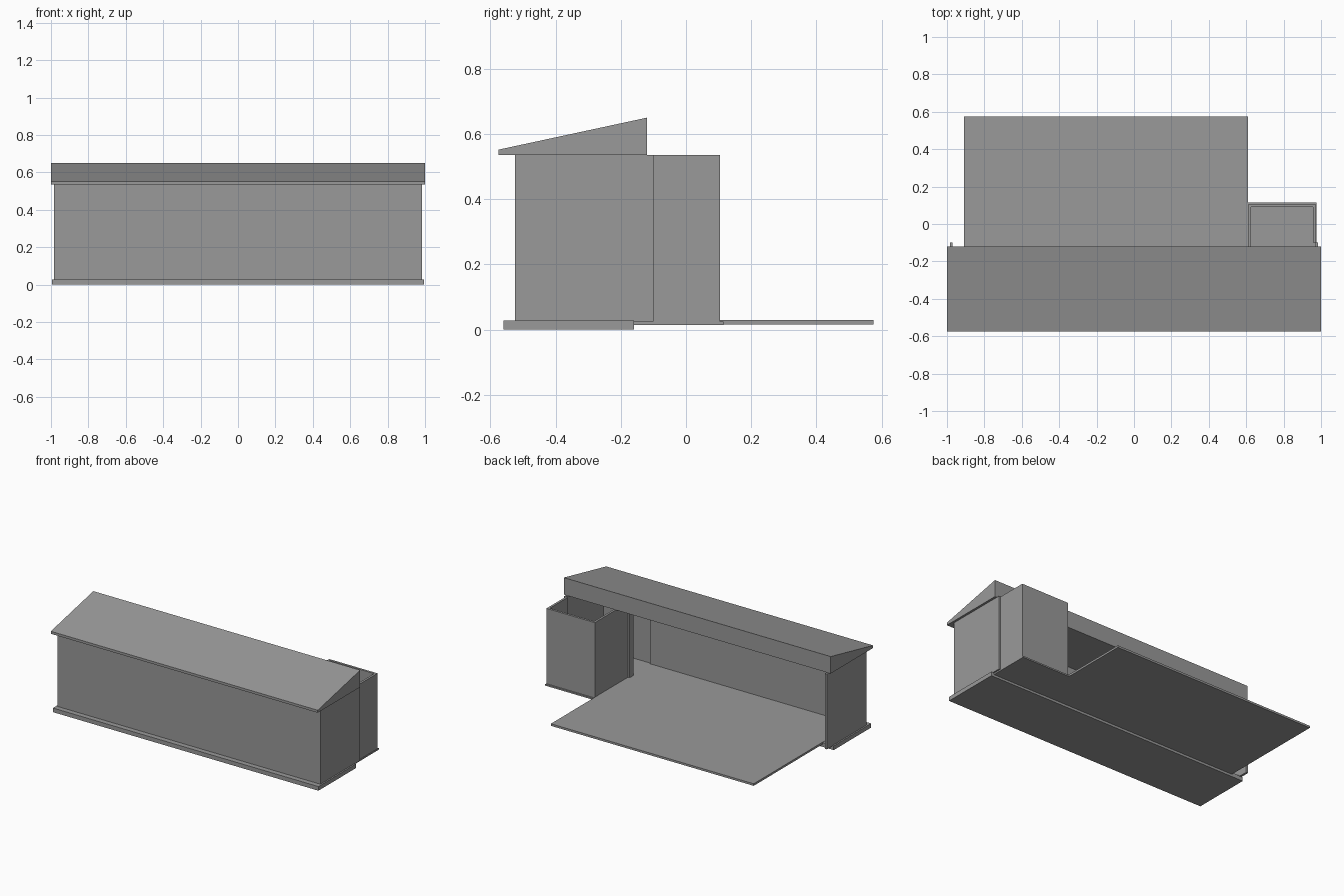
import bpy
import bmesh

cube = bpy.data.objects.get("Cube")
if cube:
    bpy.data.objects.remove(cube, do_unlink=True)

grey = bpy.data.materials.new("warm_grey")
grey.use_nodes = True
colour = (0.32, 0.32, 0.32, 1)
grey.diffuse_color = colour
grey.node_tree.nodes["Principled BSDF"].inputs["Base Color"].default_value = colour


def extrude_x(name, profile, x0, x1):
    """Solid made by sweeping a (y, z) profile along x."""
    bm = bmesh.new()
    face = bm.faces.new([bm.verts.new((x0, y, z)) for y, z in profile])
    swept = bmesh.ops.extrude_face_region(bm, geom=[face])["geom"]
    verts = [v for v in swept if isinstance(v, bmesh.types.BMVert)]
    bmesh.ops.translate(bm, verts=verts, vec=(x1 - x0, 0, 0))
    bmesh.ops.recalc_face_normals(bm, faces=bm.faces)
    mesh = bpy.data.meshes.new(name)
    bm.to_mesh(mesh)
    bm.free()
    mesh.materials.append(grey)
    obj = bpy.data.objects.new(name, mesh)
    bpy.context.scene.collection.objects.link(obj)
    return obj


def box(name, x, y, z):
    (y0, y1), (z0, z1) = y, z
    return extrude_x(name, [(y0, z0), (y1, z0), (y1, z1), (y0, z1)], *x)


TOP = 0.535
WALL = (0.025, TOP)

# Sloping roof and foundation strip
extrude_x("roof", [(-0.575, TOP), (-0.12, TOP), (-0.12, 0.65), (-0.575, 0.552)], -1, 1)
box("foundation", (-0.995, 0.995), (-0.56, -0.16), (0, 0.028))

# Main shell, open at the back
box("front_wall", (-0.985, 0.985), (-0.525, -0.5), WALL)
box("front_wall_lining", (-0.97, 0.61), (-0.5, -0.488), WALL)
for side, s in (("left", 1), ("right", -1)):
    box(side + "_end_wall", sorted((s * 0.97, s * 0.985)), (-0.525, -0.1), WALL)

# Terrace floor running out of the back
box("terrace_floor", (-0.91, 0.61), (-0.49, 0.575), (0.016, 0.03))

# Roofless annex of thin walls on its own plate
box("annex_plate", (0.61, 0.975), (-0.17, 0.115), (0.015, 0.025))
box("annex_outer_wall", (0.957, 0.972), (-0.1, 0.105), WALL)
box("annex_back_wall", (0.61, 0.972), (0.09, 0.105), WALL)
box("annex_inner_wall", (0.61, 0.625), (-0.25, 0.105), WALL)
box("annex_door_post", (0.597, 0.625), (-0.29, -0.25), WALL)
